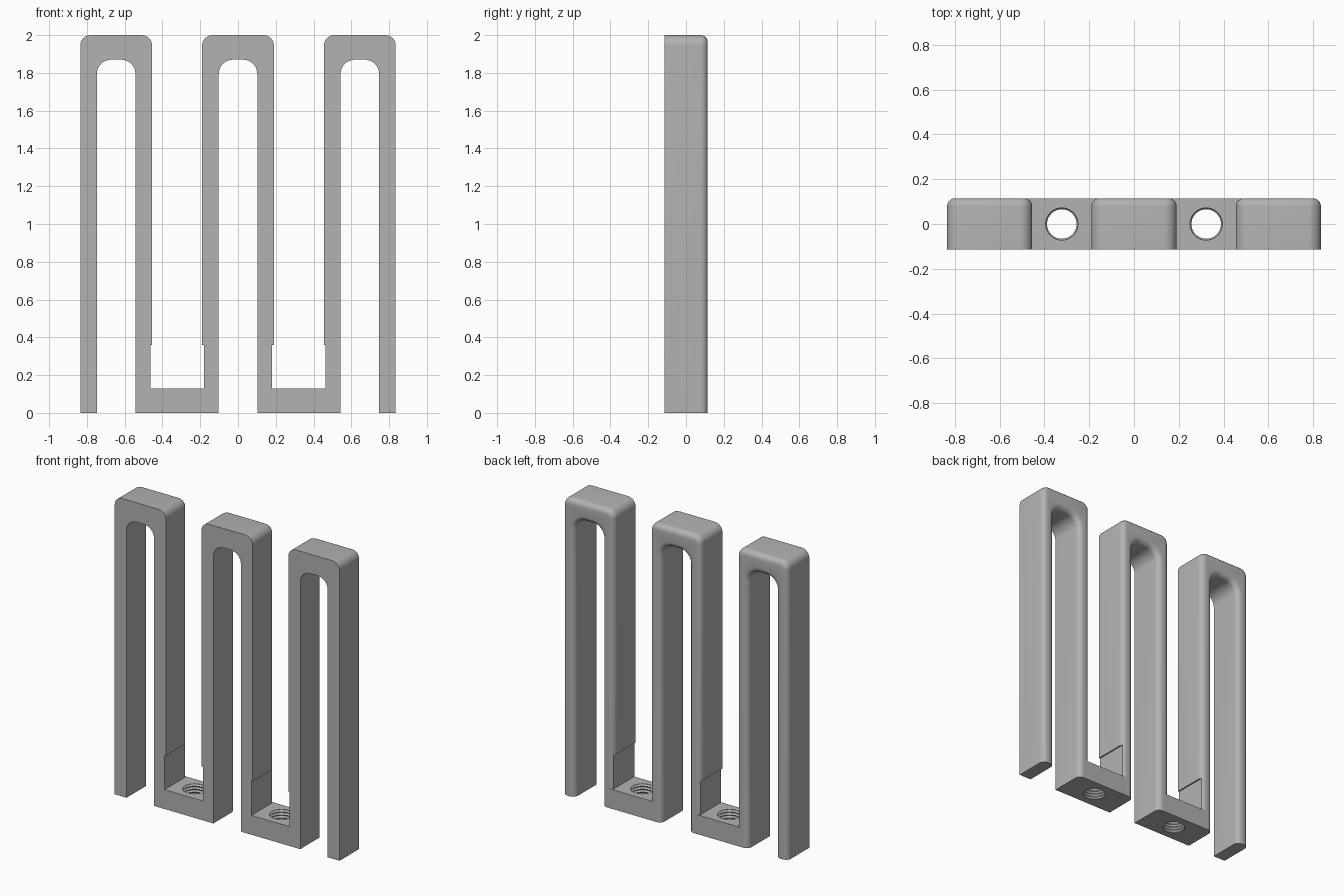
import bpy
import bmesh
import math
from mathutils import Matrix

if "Cube" in bpy.data.objects:
    bpy.data.objects.remove(bpy.data.objects["Cube"], do_unlink=True)

DEPTH = 0.23
BACK = DEPTH / 2
HEIGHT = 2.0
SPACING = 0.645
HALF_OUT, HALF_IN = 0.19, 0.102
INNER_TOP = 1.87
BASE_TOP = 0.13
BASE_X = 0.3225

grey = bpy.data.materials.new("plain grey")
grey.use_nodes = True
grey.diffuse_color = (0.448, 0.448, 0.448, 1)
grey.node_tree.nodes["Principled BSDF"].inputs["Base Color"].default_value = grey.diffuse_color


def make_object(name, bm):
    bmesh.ops.recalc_face_normals(bm, faces=bm.faces)
    mesh = bpy.data.meshes.new(name)
    bm.to_mesh(mesh)
    bm.free()
    mesh.materials.append(grey)
    obj = bpy.data.objects.new(name, mesh)
    bpy.context.collection.objects.link(obj)
    return obj


def box(name, x0, x1, y0, y1, z0, z1):
    bm = bmesh.new()
    size = Matrix.Diagonal((x1 - x0, y1 - y0, z1 - z0, 1))
    place = Matrix.Translation(((x0 + x1) / 2, (y0 + y1) / 2, (z0 + z1) / 2))
    bmesh.ops.create_cube(bm, size=1, matrix=place @ size)
    return make_object(name, bm)


def rounded_u(half, top, radius, steps=8):
    """Outline of an upside-down U, from left foot to right foot."""
    points = [(-half, 0)]
    for side, start in ((-1, math.pi), (1, math.pi / 2)):
        for i in range(steps + 1):
            a = start - i / steps * math.pi / 2
            points.append((side * (half - radius) + radius * math.cos(a),
                           top - radius + radius * math.sin(a)))
    return points + [(half, 0)]


def arch(name, x):
    """Flat-fronted arch with every back edge rounded over."""
    outline = rounded_u(HALF_OUT, HEIGHT, 0.055) + rounded_u(HALF_IN, INNER_TOP, 0.075)[::-1]
    bm = bmesh.new()
    front = bm.faces.new([bm.verts.new((x + px, -BACK, pz)) for px, pz in outline])
    grown = bmesh.ops.extrude_face_region(bm, geom=[front], use_keep_orig=True)["geom"]
    back_verts = [v for v in grown if isinstance(v, bmesh.types.BMVert)]
    bmesh.ops.translate(bm, verts=back_verts, vec=(0, DEPTH, 0))
    bmesh.ops.recalc_face_normals(bm, faces=bm.faces)
    rim = [e for e in bm.edges
           if all(v.co.y > 0 for v in e.verts) and any(v.co.z > 0.01 for v in e.verts)]
    bmesh.ops.bevel(bm, geom=rim, offset=0.036, segments=6, profile=0.5, affect='EDGES')
    return make_object(name, bm)


def thread_cutter(name, x):
    """Stacked grooves that cut a threaded hole."""
    bm = bmesh.new()
    pitch, count, sides = 0.01, 16, 40
    rings = []
    for i in range(count):
        r = 0.066 if i % 2 else 0.075
        z = -0.013 + i * pitch
        rings.append([bm.verts.new((x + r * math.cos(k * math.tau / sides),
                                    r * math.sin(k * math.tau / sides), z))
                      for k in range(sides)])
    for low, high in zip(rings, rings[1:]):
        for k in range(sides):
            n = (k + 1) % sides
            bm.faces.new((low[k], low[n], high[n], high[k]))
    bm.faces.new(rings[0][::-1])
    bm.faces.new(rings[-1])
    return make_object(name, bm)


def combine(target, other, operation):
    mod = target.modifiers.new(operation.lower(), 'BOOLEAN')
    mod.operation = operation
    mod.solver = 'EXACT'
    mod.object = other
    bpy.context.view_layer.objects.active = target
    bpy.ops.object.modifier_apply(modifier=mod.name)
    bpy.data.objects.remove(other, do_unlink=True)


# Three arches joined by two base bars
body = arch("arched_frame", 0)
for side in (-1, 1):
    combine(body, arch("side_arch", side * SPACING), 'UNION')
for side in (-1, 1):
    x = side * BASE_X
    bar = box("base_bar", x - 0.18, x + 0.18, -BACK, BACK, 0, BASE_TOP)
    combine(body, bar, 'UNION')

# Shallow reliefs beside the bars, and threaded holes through them
for side in (-1, 1):
    x = side * BASE_X
    relief = box("relief_cutter", x - 0.142, x + 0.142, -0.2, 0.2, BASE_TOP, 0.36)
    combine(body, relief, 'DIFFERENCE')
    combine(body, thread_cutter("thread_cutter", x), 'DIFFERENCE')

# Smooth fillets, crisp edges
bpy.ops.object.select_all(action='DESELECT')
body.select_set(True)
bpy.context.view_layer.objects.active = body
bpy.ops.object.shade_smooth_by_angle(angle=math.radians(30))
